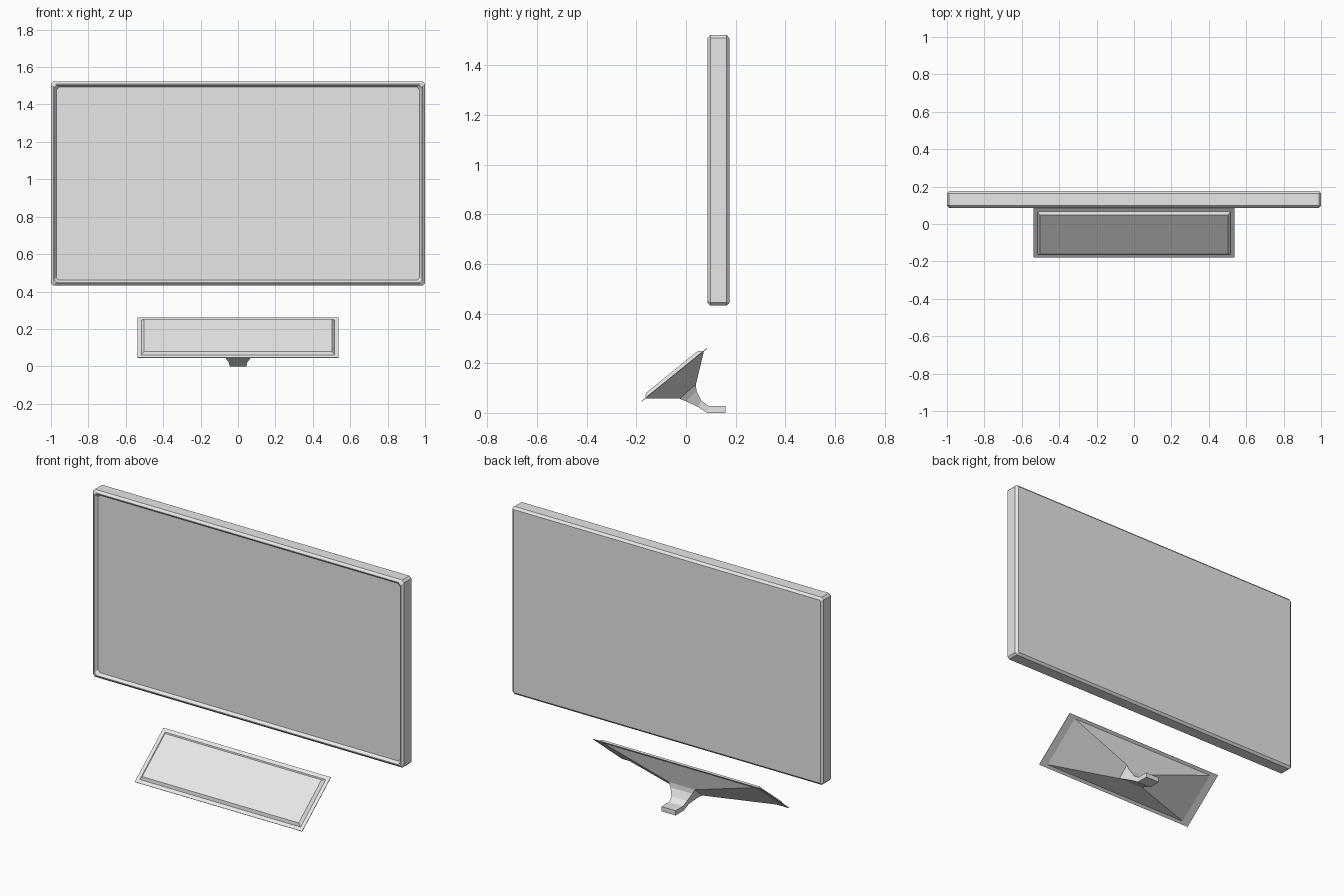
import bpy
import bmesh
from mathutils import Vector

if "Cube" in bpy.data.objects:
    bpy.data.objects.remove(bpy.data.objects["Cube"], do_unlink=True)

# Single grey finish
grey = bpy.data.materials.new("light_grey")
grey.use_nodes = True
colour = (0.8, 0.8, 0.8, 1)
grey.diffuse_color = colour
grey.node_tree.nodes["Principled BSDF"].inputs["Base Color"].default_value = colour


def loft(name, rings):
    """Skin a list of equal-length rings into a closed, flat-shaded solid."""
    bm = bmesh.new()
    loops = [[bm.verts.new(p) for p in ring] for ring in rings]
    n = len(loops[0])
    for a, b in zip(loops, loops[1:]):
        for i in range(n):
            j = (i + 1) % n
            bm.faces.new((a[i], a[j], b[j], b[i]))
    bm.faces.new(loops[0])
    bm.faces.new(loops[-1])
    bmesh.ops.recalc_face_normals(bm, faces=bm.faces)
    mesh = bpy.data.meshes.new(name)
    bm.to_mesh(mesh)
    bm.free()
    mesh.materials.append(grey)
    obj = bpy.data.objects.new(name, mesh)
    bpy.context.collection.objects.link(obj)
    return obj


def screen_ring(y, inset, cut):
    """Upright rectangle with clipped corners."""
    w, h, mid = 1 - inset, 0.545 - inset, 0.977
    corners = [(w - cut, h), (w, h - cut), (w, cut - h), (w - cut, -h),
               (cut - w, -h), (-w, cut - h), (-w, h - cut), (cut - w, h)]
    return [(x, y, mid + z) for x, z in corners]


# Display: bevelled casing with a recessed front
loft("display_panel", [
    screen_ring(0.176, 0.013, 0.004),
    screen_ring(0.164, 0, 0.012),
    screen_ring(0.098, 0, 0.012),
    screen_ring(0.086, 0.013, 0.012),
    screen_ring(0.086, 0.017, 0.014),
    screen_ring(0.102, 0.029, 0.014),
])

# Tilted plate, laid out on the slope from its low front edge to its high back edge
low, high = Vector((0, -0.178, 0.045)), Vector((0, 0.086, 0.259))
up_slope = (high - low).normalized()
normal = Vector((1, 0, 0)).cross(up_slope)
length = (high - low).length


def plate_ring(inset, lift):
    w = 0.538 - inset
    return [low + up_slope * s + normal * lift + Vector((x, 0, 0))
            for x, s in ((-w, inset), (w, inset),
                         (w, length - inset), (-w, length - inset))]


loft("plate_flange", [plate_ring(0, 0), plate_ring(0, 0.003)])
loft("plate_raised_pad", [plate_ring(0.02, 0.002), plate_ring(0.035, 0.017)])


# Bracket: wide funnel under the plate, narrowing to a small foot
def neck_ring(w, bottom, top):
    return [(-w, *bottom), (w, *bottom), (w, *top), (-w, *top)]


loft("bracket", [
    neck_ring(0.49, (-0.163, 0.057), (0.072, 0.2475)),
    neck_ring(0.085, (-0.025, 0.057), (0.04, 0.115)),
    neck_ring(0.07, (0.002, 0.046), (0.042, 0.088)),
    neck_ring(0.05, (0.048, 0.024), (0.062, 0.048)),
    neck_ring(0.045, (0.085, 0), (0.092, 0.028)),
    neck_ring(0.045, (0.16, 0), (0.16, 0.028)),
])
